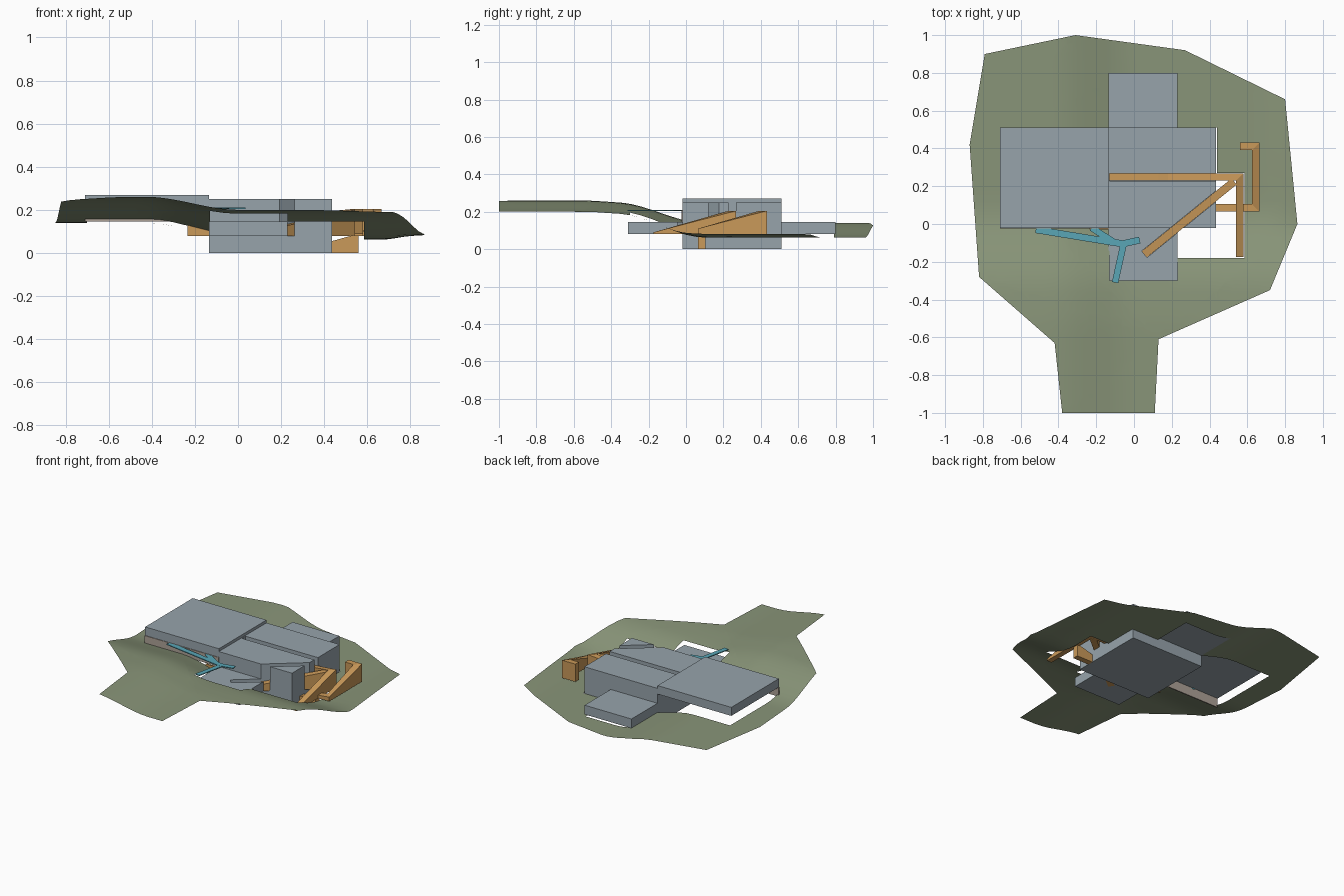
import bpy, bmesh, math
from mathutils import Vector

if "Cube" in bpy.data.objects:
    bpy.data.objects.remove(bpy.data.objects["Cube"])


def material(name, rgb):
    m = bpy.data.materials.new(name)
    m.diffuse_color = (*rgb, 1)
    m.use_nodes = True
    m.node_tree.nodes["Principled BSDF"].inputs["Base Color"].default_value = m.diffuse_color
    return m


GREEN = material("grass green", (0.25, 0.30, 0.19))
GREY = material("concrete grey", (0.31, 0.37, 0.41))
ORANGE = material("ramp orange", (0.59, 0.32, 0.10))
TEAL = material("walkway teal", (0.10, 0.38, 0.47))
BROWN = material("wall brown", (0.42, 0.36, 0.31))


def finish(bm, name, mat):
    me = bpy.data.meshes.new(name)
    bm.to_mesh(me)
    bm.free()
    ob = bpy.data.objects.new(name, me)
    bpy.context.collection.objects.link(ob)
    me.materials.append(mat)
    return ob


def box(name, x0, x1, y0, y1, z0, z1, mat):
    bm = bmesh.new()
    bmesh.ops.create_cube(bm, size=1)
    for v in bm.verts:
        v.co = (x1 if v.co.x > 0 else x0, y1 if v.co.y > 0 else y0,
                z1 if v.co.z > 0 else z0)
    return finish(bm, name, mat)


def ribbon(name, pts, width, bottom, mat, thin=None):
    """Mitred path following pts (x, y, top z), filled to bottom or thin."""
    bm = bmesh.new()
    ps = [Vector(p) for p in pts]
    rings = []
    for i, p in enumerate(ps):
        dirs = []
        if i > 0:
            dirs.append((p - ps[i - 1]).xy.normalized())
        if i < len(ps) - 1:
            dirs.append((ps[i + 1] - p).xy.normalized())
        d = sum(dirs, Vector((0, 0))).normalized()
        n = Vector((-d.y, d.x))
        s = n * (width / 2 / max(0.4, d.dot(dirs[0])))
        low = p.z - thin if thin else bottom
        rings.append([bm.verts.new((p.x + k * s.x, p.y + k * s.y, z))
                      for k, z in ((1, p.z), (1, low), (-1, low), (-1, p.z))])
    for a, b in zip(rings, rings[1:]):
        for j in range(4):
            k = (j + 1) % 4
            bm.faces.new((a[j], a[k], b[k], b[j]))
    bm.faces.new(rings[0])
    bm.faces.new(rings[-1][::-1])
    bmesh.ops.recalc_face_normals(bm, faces=bm.faces[:])
    return finish(bm, name, mat)


def ease(v, a, b):
    t = min(1, max(0, (v - a) / (b - a)))
    return t * t * (3 - 2 * t)


# Sloping ground sheet with openings for the building and the ramp yard
def ground_height(x, y):
    z = 0.20 - 0.012 * ease(y, -0.55, -0.3) - 0.126 * ease(y, -0.36, 0.10)
    left = 1 - ease(x, -0.42, 0.0)
    z += left * (0.06 + 0.018 * ease(y, -0.3, 0.1))
    return z + 0.02 * ease(x, 0.66, 0.84) * ease(y, -0.1, 0.1)


outline = [(-0.31, 1), (-0.79, 0.9), (-0.87, 0.42), (-0.82, -0.28),
           (-0.42, -0.63), (-0.38, -1), (0.11, -1), (0.13, -0.61),
           (0.72, -0.35), (0.865, 0), (0.80, 0.66), (0.27, 0.92)]
holes = [(-0.70, 0.44, -0.02, 0.51), (-0.13, 0.23, -0.30, -0.02),
         (-0.13, 0.23, 0.51, 0.79), (0.23, 0.585, -0.18, 0.27)]
bm = bmesh.new()
bm.faces.new([bm.verts.new((x, y, 0)) for x, y in outline])
bmesh.ops.triangulate(bm, faces=bm.faces[:])
for axis in (0, 1):
    cuts = {round(-0.96 + 0.06 * i, 3) for i in range(33)}
    cuts |= {h[2 * axis + k] for h in holes for k in (0, 1)}
    for c in sorted(cuts):
        co, no = [0, 0, 0], [0, 0, 0]
        co[axis], no[axis] = c, 1
        bmesh.ops.bisect_plane(bm, geom=bm.verts[:] + bm.edges[:] + bm.faces[:],
                               plane_co=co, plane_no=no, dist=1e-5)


def in_hole(f):
    c = f.calc_center_median()
    return any(a < c.x < b and d < c.y < e for a, b, d, e in holes)


bmesh.ops.delete(bm, geom=[f for f in bm.faces if in_hole(f)], context='FACES')
for v in bm.verts:
    v.co.z = ground_height(v.co.x, v.co.y)
bmesh.ops.recalc_face_normals(bm, faces=bm.faces[:])
if sum(f.normal.z for f in bm.faces) < 0:
    bmesh.ops.reverse_faces(bm, faces=bm.faces[:])
for f in bm.faces:
    f.smooth = True
finish(bm, "ground", GREEN)

# Building volumes
main = box("main_hall", -0.135, 0.435, -0.02, 0.51, 0, 0.25, GREY)
front = box("front_wing", -0.135, 0.23, -0.31, -0.02, 0.08, 0.145, GREY)
box("back_wing", -0.135, 0.23, 0.51, 0.80, 0.08, 0.145, GREY)
box("left_roof_slab", -0.71, -0.135, -0.02, 0.51, 0.21, 0.27, GREY)
box("left_retaining_wall", -0.71, -0.135, -0.024, -0.016, 0.145, 0.21, BROWN)
box("left_wall_post", -0.235, -0.135, -0.028, -0.018, 0.08, 0.14, ORANGE)

# Ramps, with matching slots through the roofs
diagonal = [(0.055, -0.16, 0.09), (0.53, 0.225, 0.20)]
gallery = [(-0.13, 0.248, 0.145), (0.13, 0.248, 0.17), (0.18, 0.248, 0.17),
           (0.56, 0.248, 0.205), (0.56, -0.175, 0.09)]
ribbon("diagonal_ramp", diagonal, 0.042, 0.08, ORANGE)
ribbon("gallery_ramp", gallery, 0.038, 0.08, ORANGE)
ribbon("outer_ramp", [(0.56, 0.412, 0.205), (0.645, 0.412, 0.205),
                      (0.645, 0.085, 0.11), (0.56, 0.085, 0.10)],
       0.04, 0.08, ORANGE)
ribbon("lower_ramp", [(0.435, 0.085, 0.055), (0.56, 0.085, 0.09)],
       0.04, 0.0, ORANGE)
for name, path, width, targets in (
        ("diagonal_slot", diagonal, 0.044, (main, front)),
        ("gallery_slot", gallery[:4], 0.040, (main,))):
    cutter = ribbon(name, [(x, y, 0.4) for x, y, z in path], width, 0.085, GREY)
    cutter.hide_render = True
    cutter.display_type = 'WIRE'
    for t in targets:
        mod = t.modifiers.new(name, 'BOOLEAN')
        mod.operation = 'DIFFERENCE'
        mod.solver = 'EXACT'
        mod.object = cutter

# Raised walkway with three arms
ribbon("walkway_main", [(-0.52, -0.03, 0.21), (-0.06, -0.105, 0.21),
                        (0.03, -0.085, 0.21)], 0.036, 0, TEAL, 0.006)
ribbon("walkway_front_arm", [(-0.055, -0.105, 0.209), (-0.10, -0.31, 0.209)],
       0.034, 0, TEAL, 0.006)
ribbon("walkway_door_arm", [(-0.225, -0.02, 0.209), (-0.10, -0.10, 0.209)],
       0.034, 0, TEAL, 0.006)
